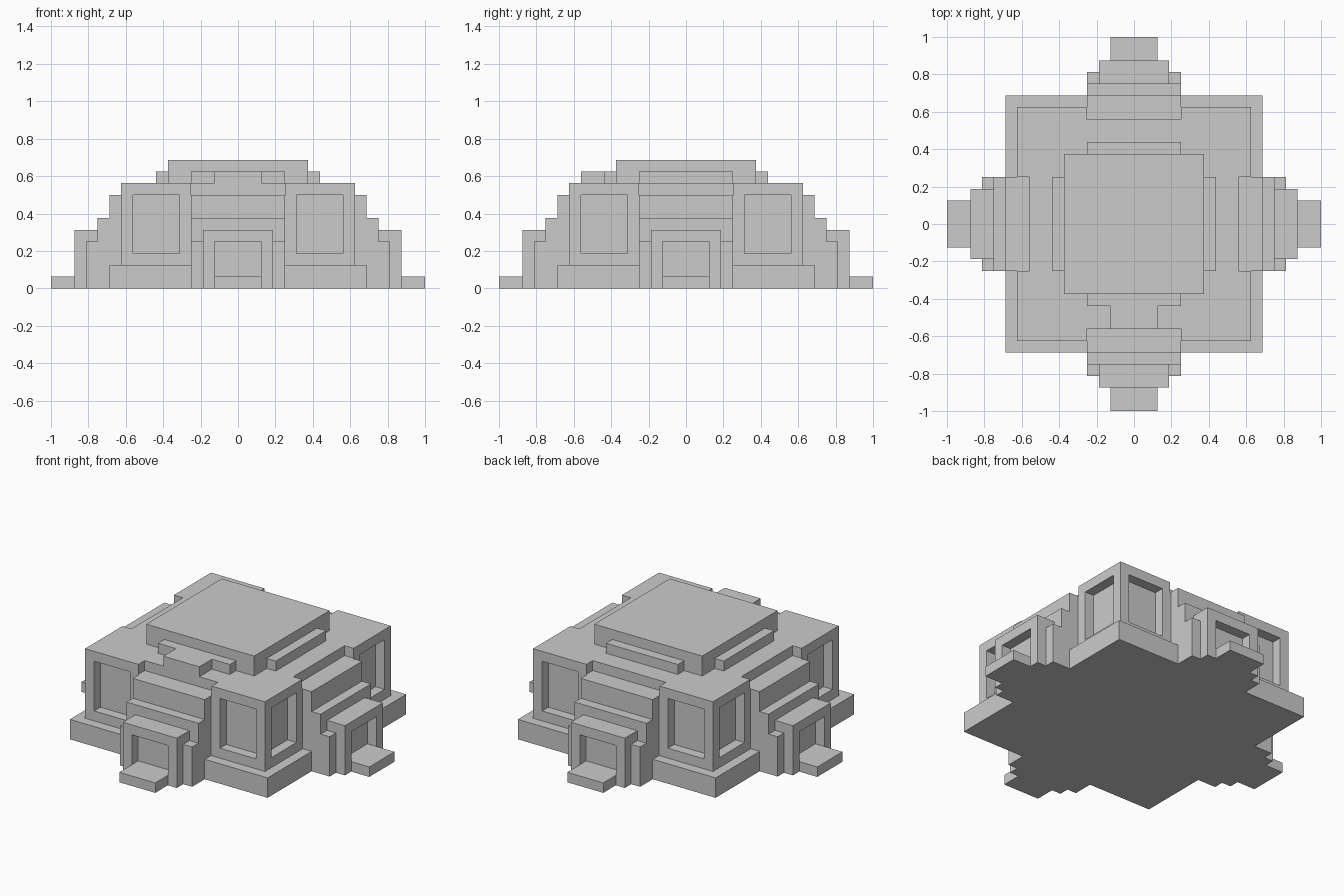
import bpy, bmesh, math
from mathutils import Matrix

if "Cube" in bpy.data.objects:
    bpy.data.objects.remove(bpy.data.objects["Cube"])

U = 1 / 16  # the building follows a 1/16 unit grid


def add_box(bm, x0, x1, y0, y1, z0, z1):
    mat = Matrix.Translation(((x0 + x1) / 2 * U, (y0 + y1) / 2 * U, (z0 + z1) / 2 * U))
    mat = mat @ Matrix.Diagonal(((x1 - x0) * U, (y1 - y0) * U, (z1 - z0) * U, 1))
    bmesh.ops.create_cube(bm, size=1, matrix=mat)


def finish(name, bm, turn=0):
    bmesh.ops.recalc_face_normals(bm, faces=bm.faces)
    bmesh.ops.rotate(bm, verts=bm.verts, cent=(0, 0, 0),
                     matrix=Matrix.Rotation(turn * math.pi / 2, 3, 'Z'))
    me = bpy.data.meshes.new(name)
    bm.to_mesh(me)
    bm.free()
    ob = bpy.data.objects.new(name, me)
    bpy.context.scene.collection.objects.link(ob)
    return ob


def boxes(name, parts, turn=0):
    bm = bmesh.new()
    for p in parts:
        add_box(bm, *p)
    return finish(name, bm, turn)


def stepped_profile(name, points, half_width, turn):
    # extrude a (distance outward, height) profile along x, facing -y
    bm = bmesh.new()
    face = bm.faces.new([bm.verts.new((-half_width * U, -d * U, z * U)) for d, z in points])
    new = bmesh.ops.extrude_face_region(bm, geom=[face])['geom']
    verts = [g for g in new if isinstance(g, bmesh.types.BMVert)]
    bmesh.ops.translate(bm, verts=verts, vec=(2 * half_width * U, 0, 0))
    finish(name, bm, turn)


# central masses
boxes("plinth", [(-11, 11, -11, 11, 0, 2)])
boxes("core", [(-9, 9, -9, 9, 2, 9)])
boxes("roof_slab", [(-6, 6, -6, 6, 9, 11)])

# stepped porch outline
steps = [(9, 2), (11, 2), (11, 0), (13, 0), (13, 4), (12, 4), (12, 6),
         (11, 6), (11, 8), (9, 8)]

for k, side in enumerate(("front", "right", "back", "left")):
    stepped_profile(side + "_porch", steps, 4, k)

    # doorway: back wall, jambs and lintel
    boxes(side + "_doorway", [(-3, 3, -13, -12, 0, 5), (-3, -2, -14, -13, 0, 5),
                              (2, 3, -14, -13, 0, 5), (-2, 2, -14, -13, 4, 5)], k)
    boxes(side + "_doorstep", [(-2, 2, -16, -13, 0, 1)], k)

    # window frames either side of the porch: sill, lintel, inner post
    frame = []
    for s in (-1, 1):
        for a, b, z0, z1 in ((4, 9, 2, 3), (4.08, 9, 8, 9), (4, 5, 3, 8)):
            frame.append((*sorted((s * a, s * b)), -10, -9, z0, z1))
    boxes(side + "_window_frames", frame, k)
    boxes(side + "_corner_post", [(9, 10, -10, -9, 2, 9)], k)

    # low ledge beside the roof slab
    boxes(side + "_roof_ledge", [(-4, 4, -7, -6, 9, 10)], k)

# front ledge reaches out to the porch notch
boxes("front_roof_walkway", [(-2, 2, -9, -7, 9, 10)])
